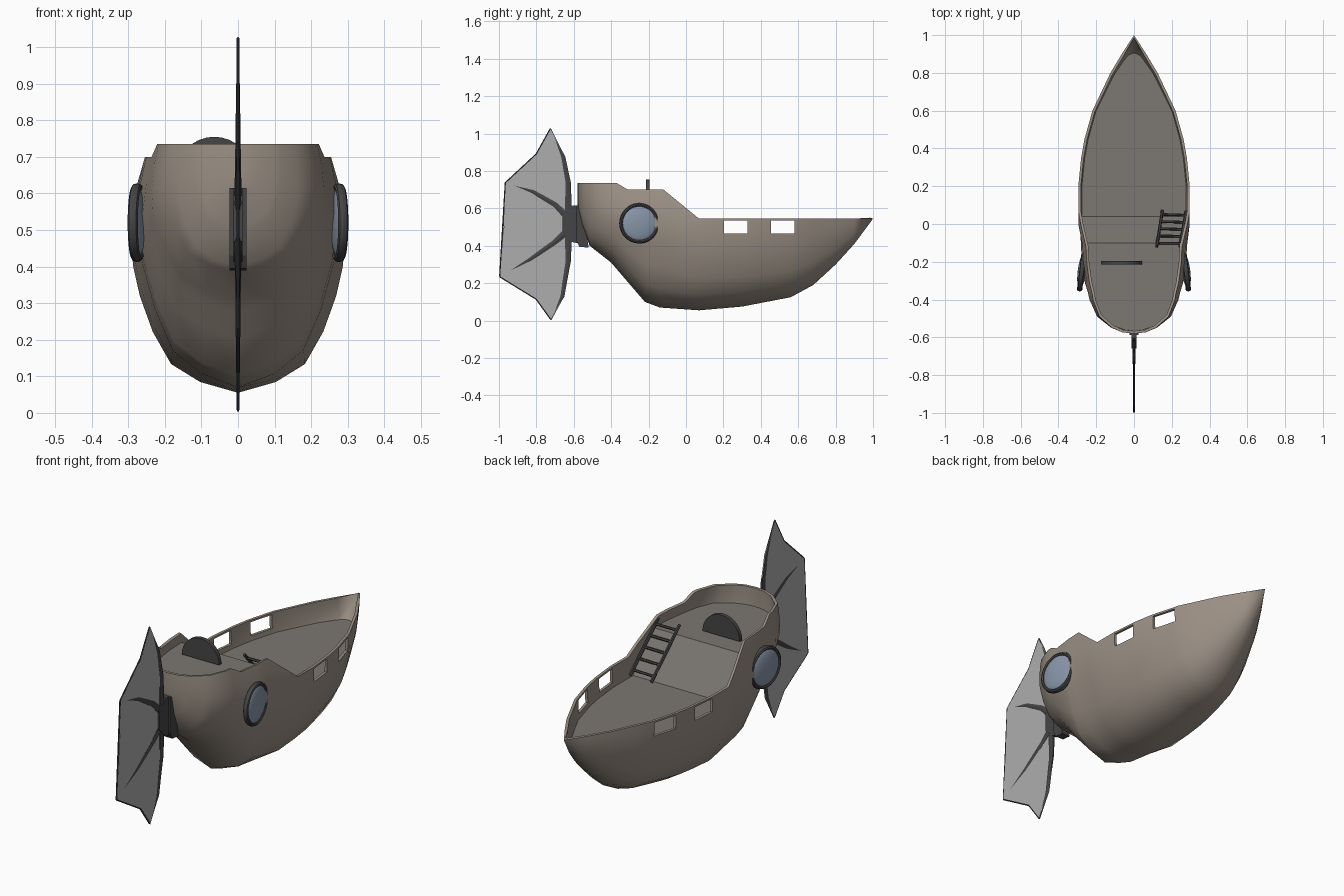
import bpy, bmesh, math
from mathutils import Vector

if "Cube" in bpy.data.objects:
    bpy.data.objects.remove(bpy.data.objects["Cube"])


def material(name, rgb):
    m = bpy.data.materials.new(name)
    m.diffuse_color = (*rgb, 1)
    m.use_nodes = True
    m.node_tree.nodes["Principled BSDF"].inputs["Base Color"].default_value = m.diffuse_color
    return m


WOOD = material("hull_wood", (0.33, 0.28, 0.235))
DECK = material("deck_wood", (0.2, 0.185, 0.165))
DARK = material("dark_iron", (0.06, 0.06, 0.062))
CLOTH = material("fin_cloth", (0.42, 0.42, 0.42))
GLASS = material("blue_glass", (0.25, 0.31, 0.4))


def finish(ob, mat, angle=35):
    bpy.ops.object.select_all(action='DESELECT')
    ob.select_set(True)
    bpy.context.view_layer.objects.active = ob
    bpy.ops.object.convert(target='MESH')
    ob.data.materials.clear()
    ob.data.materials.append(mat)
    bpy.ops.object.shade_smooth_by_angle(angle=math.radians(angle))
    return ob


def make(name, verts, faces):
    me = bpy.data.meshes.new(name)
    me.from_pydata(verts, [], faces)
    ob = bpy.data.objects.new(name, me)
    bpy.context.collection.objects.link(ob)
    return ob


def prism(name, pts, normal, half, mat):
    """Flat outline thickened both ways along normal."""
    n = len(pts)
    nv = Vector(normal) * half
    verts = [Vector(p) + s * nv for s in (-1, 1) for p in pts]
    faces = [list(range(n))[::-1], list(range(n, 2 * n))]
    faces += [[i, (i + 1) % n, n + (i + 1) % n, n + i] for i in range(n)]
    ob = make(name, verts, faces)
    bm = bmesh.new()
    bm.from_mesh(ob.data)
    bmesh.ops.recalc_face_normals(bm, faces=bm.faces)
    bm.to_mesh(ob.data)
    bm.free()
    return finish(ob, mat, 20)


def tube(name, pts, radii, mat, flat=1.0):
    """Tapered round bar along a path, optionally squashed in x."""
    cu = bpy.data.curves.new(name, 'CURVE')
    cu.dimensions = '3D'
    cu.bevel_depth = 1
    cu.bevel_resolution = 1
    cu.use_fill_caps = True
    sp = cu.splines.new('POLY')
    sp.points.add(len(pts) - 1)
    for p, co, r in zip(sp.points, pts, radii):
        p.co = (co[0] / flat, co[1], co[2], 1)
        p.radius = r
    ob = bpy.data.objects.new(name, cu)
    ob.scale.x = flat
    bpy.context.collection.objects.link(ob)
    return finish(ob, mat)


def lerp(table, v):
    if v <= table[0][0]:
        return table[0][1]
    for (a, p), (b, q) in zip(table, table[1:]):
        if v <= b:
            return p + (q - p) * (v - a) / (b - a)
    return table[-1][1]


# Hull lines: keel height, rail height, half beam along y, and the rib shape
KEEL = [(-.58, .62), (-.555, .51), (-.515, .40), (-.4, .31), (-.22, .10), (-.14, .07), (.07, .055),
        (.3, .075), (.56, .125), (.68, .19), (.8, .3), (.9, .41), (1, .545)]
RAIL = [(-.58, .735), (-.37, .735), (-.31, .70), (-.12, .70), (.07, .545), (1, .545)]
BEAM = [(-.58, 0), (-.574, .07), (-.55, .135), (-.49, .215), (-.4, .255), (-.2, .285), (0, .295),
        (.2, .295), (.35, .28), (.45, .262), (.6, .22), (.8, .125), (.9, .065), (1, 0)]
RIB = [(0, 0), (.06, .35), (.16, .62), (.34, .79), (.54, .91), (.70, .97), (.88, 1), (1, 1)]
YS = sorted({y for t in (KEEL, RAIL, BEAM) for y, _ in t})


def half_width(y, z):
    k, r = lerp(KEEL, y), lerp(RAIL, y)
    f = (z - k) / max(r - k, 1e-6)
    return lerp(BEAM, y) * lerp(RIB, f) * (1 - .8 * max(0, z - .55))


# Hull shell
n = len(RIB) - 1
verts, faces = [], []
for y in YS:
    k, r = lerp(KEEL, y), lerp(RAIL, y)
    for j in range(-n, n + 1):
        z = k + (r - k) * RIB[abs(j)][0]
        verts.append((math.copysign(half_width(y, z), j), y, z))
c = 2 * n + 1
for i in range(len(YS) - 1):
    for j in range(c - 1):
        a = i * c + j
        faces.append((a, a + c, a + c + 1, a + 1))
hull = make("hull", verts, faces)
bm = bmesh.new()
bm.from_mesh(hull.data)
bmesh.ops.remove_doubles(bm, verts=bm.verts, dist=1e-4)
bm.to_mesh(hull.data)
bm.free()
sol = hull.modifiers.new("thickness", 'SOLIDIFY')
sol.thickness, sol.offset = .014, -1

# Rail openings cut through both sides
for y in (.265, .517):
    bpy.ops.mesh.primitive_cube_add(size=1, location=(0, y, .5))
    cut = bpy.context.object
    cut.name = "opening_cutter"
    cut.scale = (1, .125, .07)
    cut.hide_render = True
    cut.hide_set(True)
    mod = hull.modifiers.new("opening", 'BOOLEAN')
    mod.operation, mod.solver, mod.object = 'DIFFERENCE', 'EXACT', cut
finish(hull, WOOD, 40)
for ob in [o for o in bpy.data.objects if o.name.startswith("opening_cutter")]:
    bpy.data.objects.remove(ob)

# Deck: raised at the stern, sloping down to the main level
FLOOR = [(-.58, .64), (-.10, .64), (.04, .44), (1, .44)]
dys = [y for y in sorted(set(YS) | {-.10, .04, .918}) if -.578 < y < .92]
verts = []
for y in dys:
    z = lerp(FLOOR, y)
    w = max(half_width(y, z) - .006, .001)
    verts += [(-w, y, z), (w, y, z)]
finish(make("deck", verts, [(2 * i, 2 * i + 1, 2 * i + 3, 2 * i + 2) for i in range(len(dys) - 1)]), DECK, 30)

# Ladder up the slope
lo, hi = (Vector((.15, .07, .45)), Vector((.275, .065, .45))), (Vector((.12, -.12, .685)), Vector((.243, -.12, .685)))
for s in (0, 1):
    tube("ladder_rail", [lo[s], hi[s]], [.008, .008], DARK)
for i in range(5):
    t = .1 + .2 * i
    tube("ladder_rung", [lo[0].lerp(hi[0], t), lo[1].lerp(hi[1], t)], [.007, .007], DARK)

# Half-round disc standing on the raised deck
arc = [(-.065 + .107 * math.cos(math.pi * i / 16), -.205, .645 + .11 * math.sin(math.pi * i / 16)) for i in range(17)]
prism("half_wheel", arc, (0, 1, 0), .01, DARK)

# Portholes on both sides
for s in (-1, 1):
    loc = (s * .276, -.25, .52)
    rot = (0, math.pi / 2, s * math.radians(7))
    bpy.ops.mesh.primitive_torus_add(location=loc, rotation=rot, major_radius=.098, minor_radius=.01,
                                     major_segments=32, minor_segments=8)
    bpy.context.object.name = "porthole_rim"
    bpy.context.object.scale.z = 1.4
    finish(bpy.context.object, DARK)
    bpy.ops.mesh.primitive_uv_sphere_add(segments=32, ring_count=12, radius=.096, location=loc, rotation=rot)
    bpy.context.object.name = "porthole_glass"
    bpy.context.object.scale.z = .23
    finish(bpy.context.object, GLASS)

# Tail fin membrane
outline = [(-.725, 1.025), (-.80, .89), (-.965, .737), (-.975, .48), (-.995, .235), (-.80, .115), (-.723, .008),
           (-.65, .128), (-.617, .315), (-.612, .52), (-.617, .743), (-.645, .877)]
prism("fin_membrane", [(0, y, z) for y, z in outline], (1, 0, 0), .003, CLOTH)

# Tail fin ribs, tapering outward from the hub
ribs = [[(-.628, .53), (-.63, .74), (-.657, .875), (-.725, 1.027)],
        [(-.61, .53), (-.70, .62), (-.82, .69), (-.965, .737)],
        [(-.61, .50), (-.70, .42), (-.83, .33), (-.996, .235)],
        [(-.628, .50), (-.63, .315), (-.662, .13), (-.723, .004)]]
for path in ribs:
    tube("fin_rib", [(0, y, z) for y, z in path], [.024, .016, .012, .004], DARK, .45)
for a, b in (((-.725, 1.025), (-.80, .89)), ((-.80, .89), (-.965, .737)), ((-.965, .737), (-.995, .235)),
             ((-.995, .235), (-.80, .115)), ((-.80, .115), (-.723, .008))):
    tube("fin_edge", [(0, *a), (0, *b)], [.005, .005], DARK, .8)

# Hub and mounting plate at the stern
hub = [(-.57, .615), (-.605, .615), (-.66, .57), (-.66, .47), (-.61, .42), (-.56, .41)]
prism("fin_hub", [(0, y, z) for y, z in hub], (1, 0, 0), .012, DARK)
plate = [(-.57, .615), (-.588, .615), (-.588, .43), (-.57, .395), (-.52, .39), (-.53, .45)]
prism("fin_mount", [(0, y, z) for y, z in plate], (1, 0, 0), .023, DARK)
